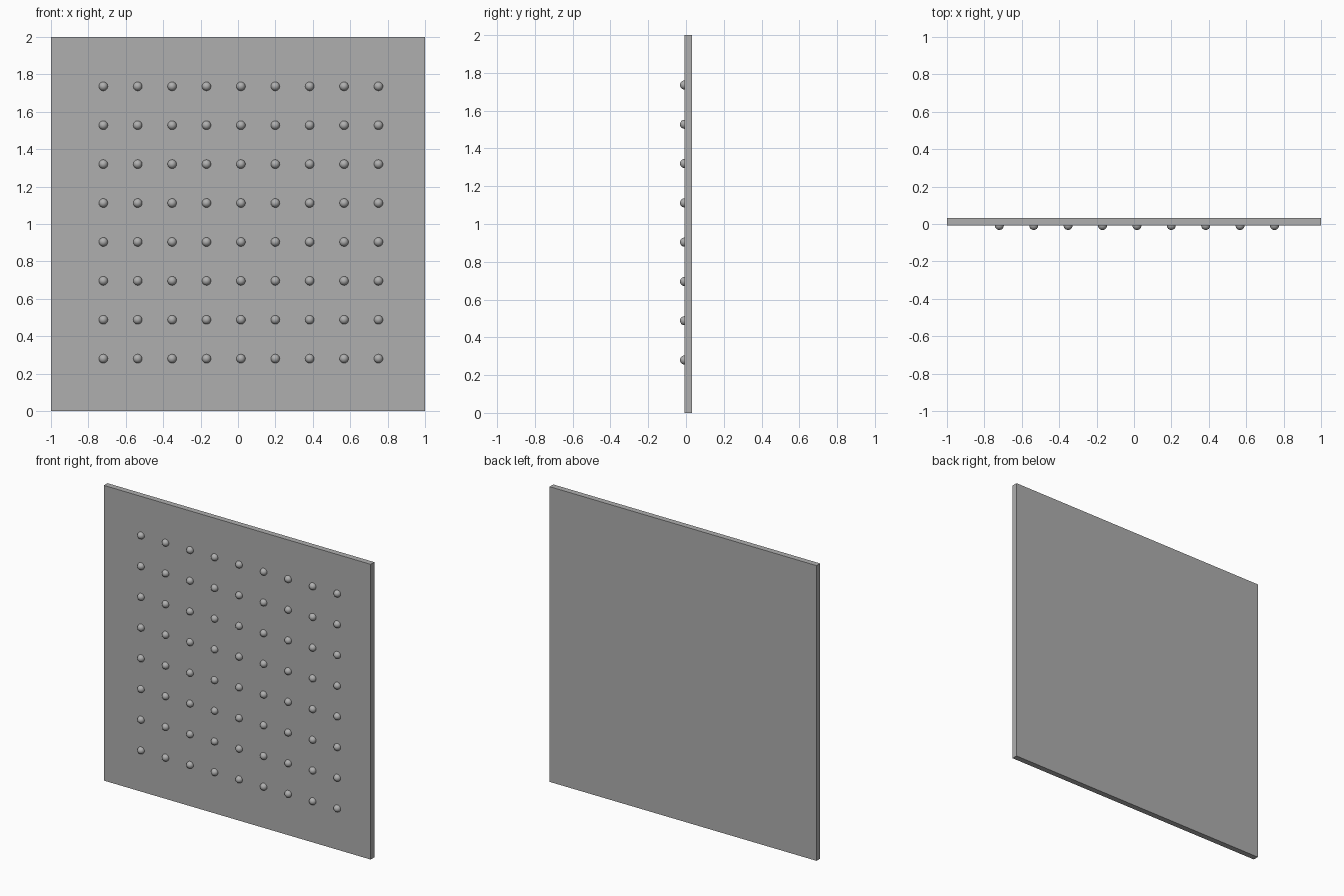
import bpy, bmesh
from mathutils import Matrix, Vector

if "Cube" in bpy.data.objects:
    bpy.data.objects.remove(bpy.data.objects["Cube"])

COLS, ROWS = 9, 8
X0, X1 = -0.72, 0.751      # first and last stud column
Z0, Z1 = 0.28, 1.736       # first and last stud row
RADIUS = 0.024
FRONT, BACK = -0.008, 0.031

grey = bpy.data.materials.new("dark_grey")
grey.diffuse_color = (0.43, 0.43, 0.43, 1)
grey.use_nodes = True
grey.node_tree.nodes["Principled BSDF"].inputs["Base Color"].default_value = grey.diffuse_color


def make_object(name, bm):
    mesh = bpy.data.meshes.new(name)
    bm.to_mesh(mesh)
    bm.free()
    mesh.materials.append(grey)
    obj = bpy.data.objects.new(name, mesh)
    bpy.context.collection.objects.link(obj)
    return obj


# Flat square panel
bm = bmesh.new()
size = Matrix.Diagonal((2, BACK - FRONT, 2, 1))
bmesh.ops.create_cube(bm, size=1, matrix=Matrix.Translation((0, (FRONT + BACK) / 2, 1)) @ size)
make_object("panel", bm)

# Grid of round studs, half sunk into the front face
bm = bmesh.new()
turn = Matrix.Rotation(1.5707963, 4, 'X')
for c in range(COLS):
    for r in range(ROWS):
        centre = Vector((X0 + (X1 - X0) * c / (COLS - 1), FRONT,
                         Z0 + (Z1 - Z0) * r / (ROWS - 1)))
        bmesh.ops.create_uvsphere(bm, u_segments=24, v_segments=12, radius=RADIUS,
                                  matrix=Matrix.Translation(centre) @ turn)
for face in bm.faces:
    face.smooth = True
make_object("studs", bm)
